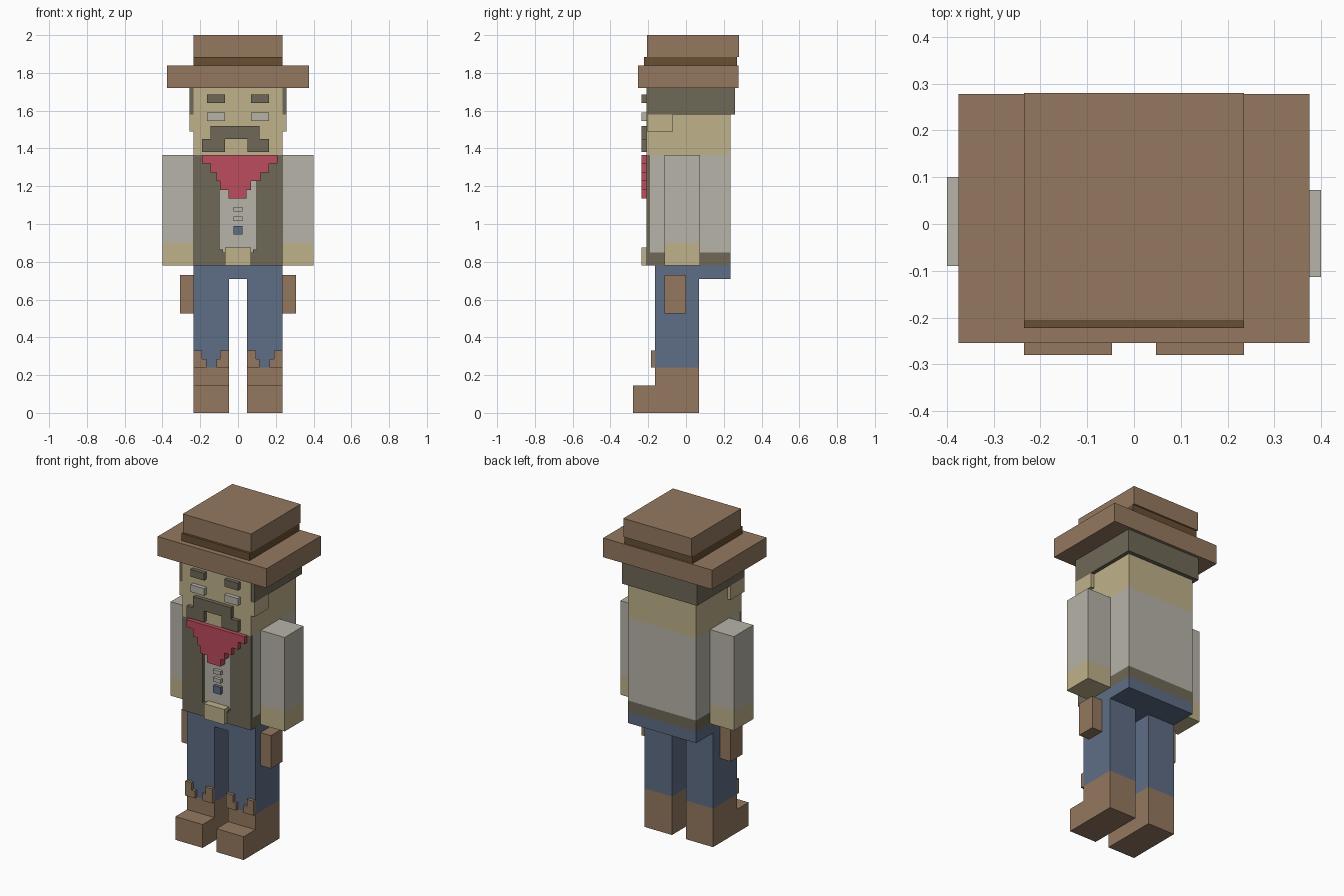
import bpy

cube = bpy.data.objects.get("Cube")
if cube:
    bpy.data.objects.remove(cube, do_unlink=True)


def material(name, r, g, b):
    """Flat material from 0-255 display colour, stored as linear."""
    col = [((c / 255 + 0.055) / 1.055) ** 2.4 for c in (r, g, b)] + [1.0]
    m = bpy.data.materials.new(name)
    m.use_nodes = True
    m.diffuse_color = col
    m.node_tree.nodes["Principled BSDF"].inputs["Base Color"].default_value = col
    return m


brown = material("brown_leather", 148, 120, 96)
band = material("dark_band", 104, 78, 51)
skin = material("skin", 191, 177, 138)
dark = material("dark_cloth_and_hair", 110, 104, 87)
shirt = material("pale_shirt", 183, 179, 168)
red = material("red_scarf", 187, 76, 93)
blue = material("blue_denim", 94, 109, 133)


def boxes(name, mat, *spans):
    """One object made of boxes, each given as (x0, x1, y0, y1, z0, z1)."""
    verts, faces = [], []
    for x0, x1, y0, y1, z0, z1 in spans:
        n = len(verts)
        for z in (z0, z1):
            verts += [(x0, y0, z), (x1, y0, z), (x1, y1, z), (x0, y1, z)]
        faces += [[n + 3, n + 2, n + 1, n], [n + 4, n + 5, n + 6, n + 7]]
        for i in range(4):
            j = (i + 1) % 4
            faces.append([n + i, n + j, n + 4 + j, n + 4 + i])
    me = bpy.data.meshes.new(name)
    me.from_pydata(verts, [], faces)
    me.materials.append(mat)
    ob = bpy.data.objects.new(name, me)
    bpy.context.scene.collection.objects.link(ob)
    return ob


def pair(name, mat, *spans):
    """Left part and its mirrored right part."""
    boxes("left_" + name, mat, *spans)
    boxes("right_" + name, mat, *[(-b, -a, *rest) for a, b, *rest in spans])


W = 0.235       # half width of the body
IN = 0.0475     # inner edge of the legs
FACE = -0.21    # front of the head and vest
RAISED = -0.235  # front of the raised details

# Hat
boxes("hat_crown", brown, (-W, W, -0.207, 0.28, 1.885, 2.0))
boxes("hat_band", band, (-W, W, -0.222, 0.27, 1.84, 1.885))
boxes("hat_brim", brown, (-0.375, 0.375, -0.255, 0.278, 1.72, 1.84))

# Head
boxes("head", skin, (-W, W, FACE, W, 1.365, 1.72))
boxes("hair", dark, (-0.258, 0.258, -0.205, 0.26, 1.58, 1.72))
pair("ear", skin, (W, 0.258, -0.207, -0.07, 1.49, 1.58))
pair("eyebrow", dark, (0.07, 0.163, RAISED, FACE, 1.64, 1.685))
pair("eye", shirt, (0.07, 0.163, RAISED, FACE, 1.545, 1.59))
boxes("moustache", dark,
      (-0.145, 0.115, RAISED, FACE, 1.45, 1.52),
      (-0.19, -0.07, RAISED, FACE, 1.38, 1.45),
      (0.05, 0.163, RAISED, FACE, 1.38, 1.45))

# Torso and vest
boxes("shirt_body", shirt, (-W, W, -0.19, W, 0.85, 1.365))
boxes("vest_hem", dark, (-W, W, FACE, W, 0.78, 0.85))
pair("vest_front", dark, (0.097, W, FACE, -0.19, 0.85, 1.365),
     (0.08, 0.097, FACE, -0.19, 0.85, 0.865))
boxes("buckle", skin, (-0.07, 0.07, RAISED, FACE + 0.02, 0.78, 0.875))
for i, z in enumerate((1.015, 1.065)):
    boxes(f"shirt_button_{i + 1}", shirt, (-0.025, 0.025, FACE, -0.19, z, z + 0.024))
boxes("blue_button", blue, (-0.025, 0.025, FACE, -0.19, 0.945, 0.99))

# Stepped scarf
steps = [(-0.19, 0.21), (-0.145, 0.165), (-0.115, 0.12), (-0.095, 0.07), (-0.05, 0.045)]
boxes("scarf", red, *[(a, b, RAISED, -0.19, 1.319 - 0.046 * i, 1.365 - 0.046 * i)
                      for i, (a, b) in enumerate(steps)])

# Arms with sleeves and hands, slightly offset from each other
for side, x0, x1, y0, y1 in (("left", W, 0.4, -0.113, 0.073),
                             ("right", -0.4, -W, -0.09, 0.1)):
    boxes(side + "_sleeve", shirt, (x0, x1, y0, y1, 0.9, 1.365))
    boxes(side + "_hand", skin, (x0, x1, y0, y1, 0.78, 0.9))

# Hips, legs, holsters
boxes("hips", blue, (-W, W, -0.165, W, 0.71, 0.78))
pair("leg", blue, (IN, W, -0.165, 0.07, 0.24, 0.71))
pair("holster", brown, (W, 0.307, -0.115, 0.0, 0.525, 0.73))

# Boots with stepped trim
pair("boot", brown, (IN, W, -0.165, 0.07, 0, 0.24),
     (IN, W, -0.28, -0.165, 0, 0.145))
pair("boot_trim", brown,
     (IN, 0.095, -0.185, -0.165, 0.24, 0.33),
     (0.095, 0.115, -0.185, -0.165, 0.24, 0.285),
     (0.167, 0.19, -0.185, -0.165, 0.24, 0.285),
     (0.19, W, -0.185, -0.165, 0.24, 0.33))
